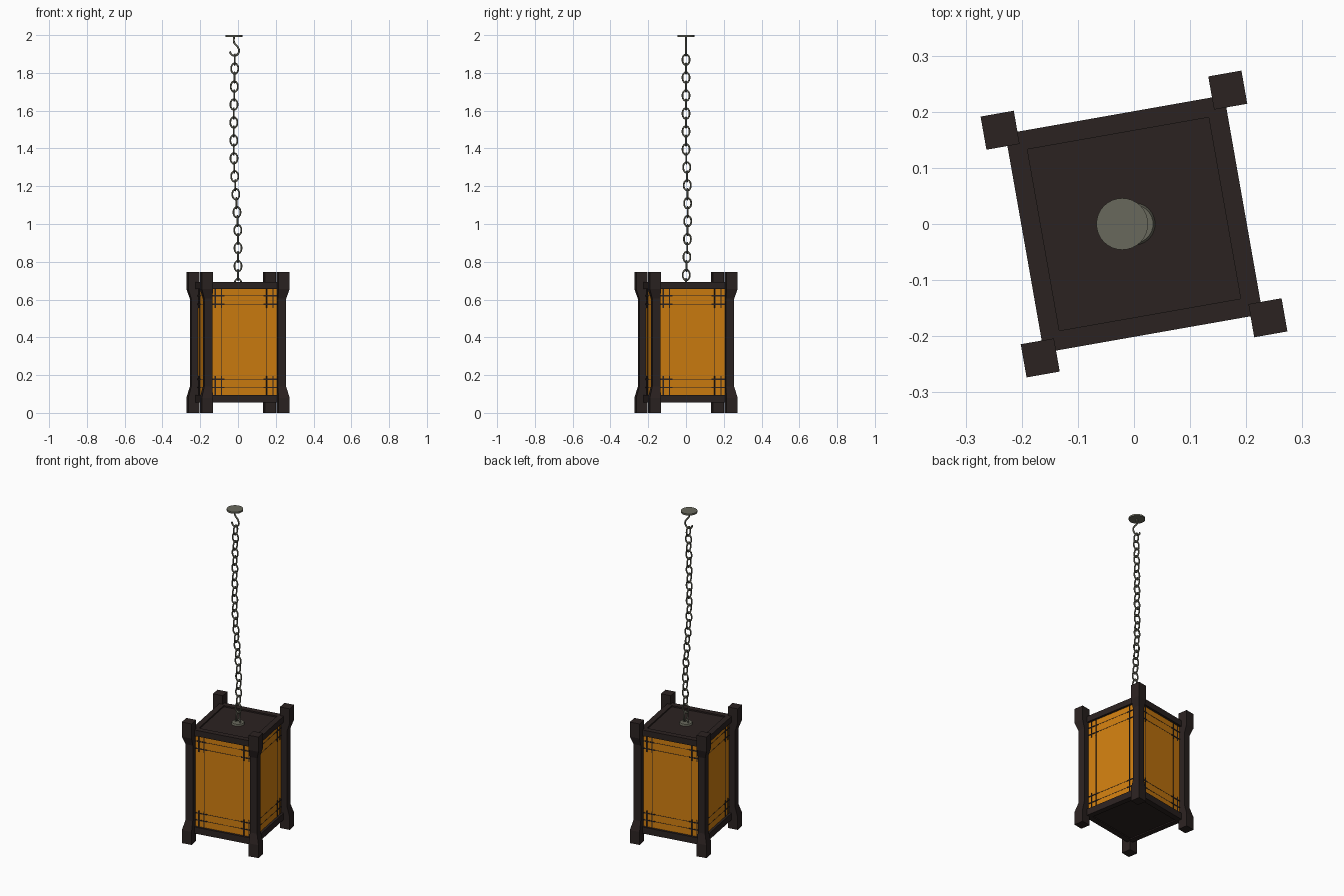
import bpy, bmesh, math
from mathutils import Vector, Matrix

cube = bpy.data.objects.get("Cube")
if cube:
    bpy.data.objects.remove(cube, do_unlink=True)


def material(name, rgb):
    m = bpy.data.materials.new(name)
    m.use_nodes = True
    m.diffuse_color = (*rgb, 1)
    bsdf = m.node_tree.nodes["Principled BSDF"]
    bsdf.inputs["Base Color"].default_value = (*rgb, 1)
    bsdf.inputs["Roughness"].default_value = 0.8
    return m


WOOD = material("dark wood", (0.024, 0.016, 0.015))
PAPER = material("amber paper", (0.63, 0.21, 0.005))
METAL = material("grey iron", (0.14, 0.14, 0.107))

BODY_TURN = Matrix.Rotation(math.radians(10), 4, 'Z')


def finish(bm, name, mat, smooth=False):
    bmesh.ops.recalc_face_normals(bm, faces=bm.faces)
    me = bpy.data.meshes.new(name)
    bm.to_mesh(me)
    bm.free()
    me.materials.append(mat)
    ob = bpy.data.objects.new(name, me)
    bpy.context.collection.objects.link(ob)
    if smooth:
        bpy.ops.object.select_all(action='DESELECT')
        ob.select_set(True)
        bpy.context.view_layer.objects.active = ob
        bpy.ops.object.shade_smooth_by_angle(angle=math.radians(40))
    return ob


def add_box(bm, lo, hi, turn=0.0):
    """Box between two corners, in one side's frame, turned to that side."""
    lo, hi = Vector(lo), Vector(hi)
    m = (BODY_TURN @ Matrix.Rotation(turn, 4, 'Z')
         @ Matrix.Translation((lo + hi) / 2) @ Matrix.Diagonal((*(hi - lo), 1)))
    bmesh.ops.create_cube(bm, size=1, matrix=m)


SIDES = [(n, i * math.pi / 2) for i, n in enumerate(("front", "left", "back", "right"))]

# Corner posts: square, with the two outer faces cut back along the middle
POST_PROFILE = [(0, 0.236), (0.08, 0.236), (0.14, 0.22),
                (0.605, 0.22), (0.655, 0.236), (0.745, 0.236)]
INNER = 0.176
for name, turn in SIDES:
    bm = bmesh.new()
    rings = [[bm.verts.new((x, y, z)) for x, y in
              ((INNER, -INNER), (INNER, -out), (out, -out), (out, -INNER))]
             for z, out in POST_PROFILE]
    for a, b in zip(rings, rings[1:]):
        for i in range(4):
            j = (i + 1) % 4
            bm.faces.new((a[i], a[j], b[j], b[i]))
    bm.faces.new(rings[0])
    bm.faces.new(rings[-1])
    bm.transform(BODY_TURN @ Matrix.Rotation(turn, 4, 'Z'))
    finish(bm, name + "_corner_post", WOOD)

# Rails, paper and lattice on each side
for name, turn in SIDES:
    bm = bmesh.new()
    for z0, z1 in ((0.055, 0.095), (0.655, 0.692)):
        add_box(bm, (-0.198, -0.198, z0), (0.164, -0.164, z1), turn)
    finish(bm, name + "_rails", WOOD)

    bm = bmesh.new()
    add_box(bm, (-0.18, -0.184, 0.09), (0.18, -0.178, 0.66), turn)
    finish(bm, name + "_paper_panel", PAPER)

    bm = bmesh.new()
    half, front, back = 0.003, -0.187, -0.182
    for s in (-1, 1):
        # short crossing bars in the corners
        for x in (0.122, 0.155):
            for z0, z1 in ((0.095, 0.195), (0.555, 0.655)):
                add_box(bm, (s * x - half, front, z0), (s * x + half, back, z1), turn)
        for z in (0.135, 0.178, 0.575, 0.62):
            a, b = sorted((s * 0.105, s * 0.178))
            add_box(bm, (a, front, z - half), (b, back, z + half), turn)
        # fine long bars, almost flush with the paper
        add_box(bm, (s * 0.122 - 0.0015, -0.185, 0.19), (s * 0.122 + 0.0015, back, 0.56), turn)
    for z in (0.135, 0.178, 0.575, 0.62):
        add_box(bm, (-0.11, -0.185, z - 0.0012), (0.11, back, z + 0.0012), turn)
    finish(bm, name + "_lattice", WOOD)

# Roof and floor boards, set slightly inside the rails
for name, z0, z1 in (("roof_board", 0.665, 0.684), ("floor_board", 0.062, 0.08)):
    bm = bmesh.new()
    add_box(bm, (-0.17, -0.17, z0), (0.17, 0.17, z1))
    finish(bm, name, WOOD)


def disc(name, centre, r0, r1, depth):
    bm = bmesh.new()
    bmesh.ops.create_cone(bm, cap_ends=True, segments=32, radius1=r0, radius2=r1,
                          depth=depth, matrix=Matrix.Translation(centre))
    finish(bm, name, METAL, True)


disc("ceiling_plate", (-0.021, 0, 1.995), 0.046, 0.046, 0.01)
disc("roof_plate", (0, 0, 0.688), 0.038, 0.034, 0.01)


def wire(name, points, radius, cyclic=False):
    """Round wire swept along a smooth path."""
    cu = bpy.data.curves.new(name, 'CURVE')
    cu.dimensions = '3D'
    cu.bevel_depth = radius
    cu.bevel_resolution = 2
    cu.resolution_u = 5
    cu.use_fill_caps = True
    sp = cu.splines.new('BEZIER')
    sp.bezier_points.add(len(points) - 1)
    for p, co in zip(sp.bezier_points, points):
        p.co = co
        p.handle_left_type = p.handle_right_type = 'AUTO'
    sp.use_cyclic_u = cyclic
    cu.materials.append(METAL)
    ob = bpy.data.objects.new(name, cu)
    bpy.context.collection.objects.link(ob)


# Open hook under the ceiling plate
wire("ceiling_hook", [(-0.021, 0, 1.992), (-0.021, 0, 1.962), (-0.002, 0, 1.938),
                      (0.006, 0, 1.915), (-0.004, 0, 1.897), (-0.02, 0, 1.891),
                      (-0.036, 0, 1.898), (-0.043, 0, 1.913)], 0.005)


# Chain of alternating oval links with a slight sway
def sway(z):
    t = min(max((z - 0.9) / 0.5, 0), 1)
    x = -0.022 * t * t * (3 - 2 * t) + 0.006 * max(0, (z - 1.6) / 0.3)
    y = 0.009 * math.sin(math.pi * min(max((z - 0.7) / 0.7, 0), 1))
    return Vector((x, y, z))


def oval(centre, across, half_w, half_h):
    angles = [i * math.pi / 4 for i in range(8)]
    return [centre + across * (half_w * math.cos(a)) + Vector((0, 0, half_h * math.sin(a)))
            for a in angles]


PITCH = 0.0475
for i in range(25):
    across = Vector((1, 0, 0)) if i % 2 else Vector((0, 1, 0))
    wire(f"chain_link_{i + 1}", oval(sway(0.73 + i * PITCH), across, 0.0185, 0.028),
         0.0045, True)
wire("roof_eye", oval(Vector((0, 0, 0.69)), Vector((1, 0, 0)), 0.016, 0.02), 0.0045, True)
